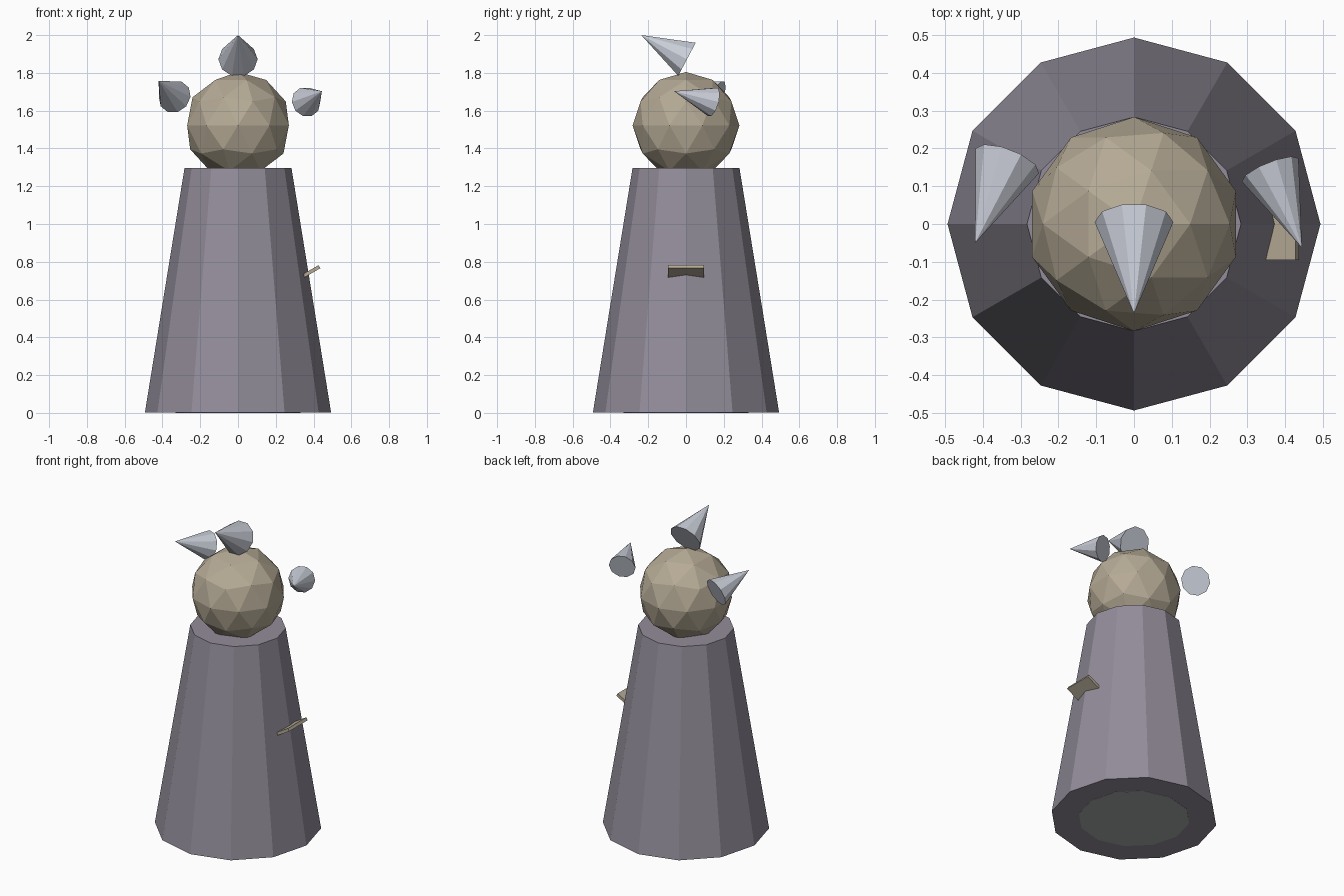
import bpy
from math import radians
from mathutils import Matrix, Vector

if "Cube" in bpy.data.objects:
    bpy.data.objects.remove(bpy.data.objects["Cube"])


def paint(name, rgb):
    m = bpy.data.materials.new(name)
    m.diffuse_color = (*rgb, 1)
    m.use_nodes = True
    m.node_tree.nodes["Principled BSDF"].inputs["Base Color"].default_value = m.diffuse_color
    return m


cloth = paint("cloth", (0.29, 0.265, 0.32))
tan = paint("tan", (0.46, 0.40, 0.30))
steel = paint("steel", (0.58, 0.61, 0.68))
grey = paint("grey", (0.40, 0.41, 0.41))


def finish(name, mat):
    ob = bpy.context.object
    ob.name = name
    ob.data.materials.append(mat)
    return ob


def frustum(name, mat, sides, r1, r2, z0, z1):
    # Blender cones start with a vertex on an axis, as the 12-sided body needs
    bpy.ops.mesh.primitive_cone_add(vertices=sides, radius1=r1, radius2=r2, depth=z1 - z0,
                                    location=(0, 0, (z0 + z1) / 2))
    return finish(name, mat)


def spike(name, base, tip, radius):
    # ten-sided cone running from its base centre to its tip
    base, tip = Vector(base), Vector(tip)
    axis = tip - base
    bpy.ops.mesh.primitive_cone_add(vertices=10, radius1=radius, radius2=0, depth=axis.length)
    ob = finish(name, steel)
    # put a corner on local x, base centre on the origin
    ob.data.transform(Matrix.Translation((0, 0, axis.length / 2)) @ Matrix.Rotation(radians(90), 4, 'Z'))
    z = axis.normalized()
    x = Vector((0, 0, 1)).cross(z).normalized()
    y = z.cross(x)
    rot = Matrix((x, y, z)).transposed().to_4x4()
    ob.matrix_world = Matrix.Translation(base) @ rot


# Robe-like body and the round foot set in its underside
frustum("body", cloth, 12, 0.493, 0.283, 0.001, 1.297)
frustum("foot_disc", grey, 12, 0.33, 0.33, 0.0, 0.02)

# Faceted head
bpy.ops.mesh.primitive_ico_sphere_add(subdivisions=2, radius=0.283, location=(0, 0, 1.522))
finish("head", tan)

# Spikes floating round the head
spike("top_spike", (0, 0.005, 1.872), (0, -0.237, 2.0), 0.104)
spike("left_spike", (-0.335, 0.167, 1.673), (-0.42, -0.05, 1.758), 0.09)
spike("right_spike", (0.36, 0.143, 1.646), (0.444, -0.063, 1.703), 0.081)

# Thin tilted plate sunk in the right side
bpy.ops.mesh.primitive_cube_add(size=1, location=(0.349, 0, 0.7265), rotation=(0, radians(-30), 0))
plate = finish("side_plate", tan)
plate.scale = (0.19, 0.19, 0.019)
